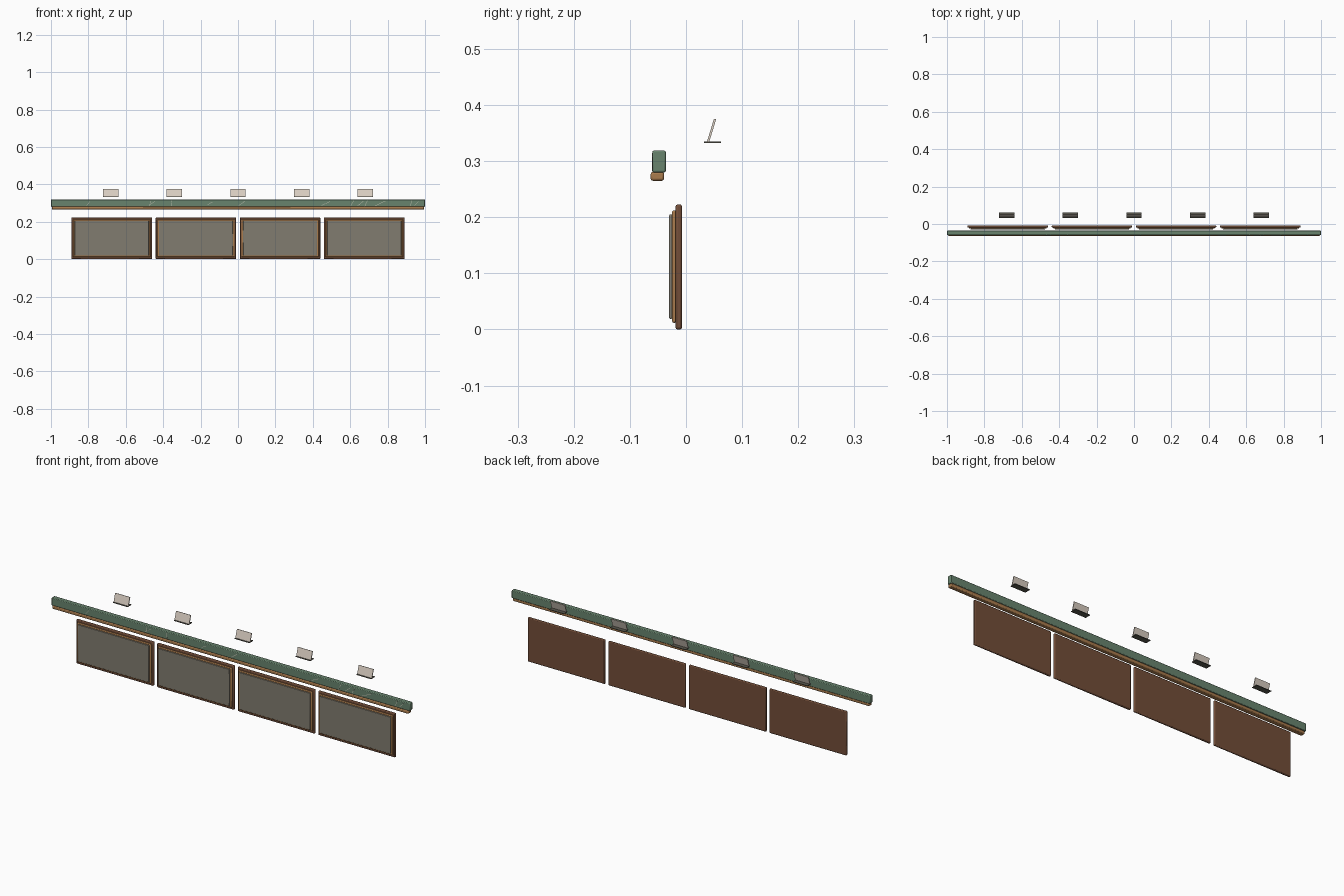
import bpy, math
from mathutils import Matrix

old = bpy.data.objects.get("Cube")
if old:
    bpy.data.objects.remove(old, do_unlink=True)


def material(name, rgb):
    m = bpy.data.materials.new(name)
    m.use_nodes = True
    color = (*rgb, 1)
    m.diffuse_color = color
    m.node_tree.nodes["Principled BSDF"].inputs["Base Color"].default_value = color
    return m


green = material("green stone", (0.14, 0.23, 0.155))
vein = material("pale vein", (0.50, 0.52, 0.42))
wood = material("golden wood", (0.40, 0.20, 0.075))
brown = material("brown wood", (0.17, 0.075, 0.04))
slate = material("grey slate", (0.22, 0.20, 0.16))
dark = material("dark metal", (0.10, 0.095, 0.075))
cream = material("cream card", (0.70, 0.62, 0.54))


def box(name, x, y, z, mat, bevel=0.0, segments=2):
    """Box from (min, max) pairs, with optional rounded edges."""
    bpy.ops.mesh.primitive_cube_add(size=1)
    o = bpy.context.object
    o.name = name
    size = [b - a for a, b in (x, y, z)]
    mid = [(a + b) / 2 for a, b in (x, y, z)]
    o.data.transform(Matrix.Diagonal((*size, 1)))
    o.location = mid
    o.data.materials.append(mat)
    if bevel:
        mod = o.modifiers.new("Rounded edges", 'BEVEL')
        mod.width, mod.segments = bevel, segments
        bpy.ops.object.shade_smooth_by_angle()
    return o


# Long shelf: stone beam over a wooden moulding
box("stone_beam", (-1, 1), (-0.06, -0.036), (0.28, 0.319), green, 0.003)
box("wood_moulding", (-0.995, 0.995), (-0.063, -0.039), (0.265, 0.281), wood, 0.004)

# Pale slanted veins on the beam front: (centre x, length, tilt in degrees)
veins = [(-0.80, 0.03, 50), (-0.46, 0.04, 35), (-0.47, 0.025, 75), (-0.355, 0.03, 95),
         (-0.15, 0.03, 30), (0.02, 0.04, 35), (0.47, 0.05, 25), (0.61, 0.035, 60),
         (0.655, 0.04, 40), (0.685, 0.035, 65), (0.76, 0.06, 25), (0.925, 0.032, 70),
         (0.955, 0.03, 45)]
for x, length, tilt in veins:
    v = box("stone_vein", (-length / 2, length / 2), (-0.0606, -0.0596), (-0.0012, 0.0012), vein)
    v.location = (x, -0.0601, 0.298)
    v.rotation_euler.y = -math.radians(tilt)

# Four layered panels
for i in range(4):
    cx = (i - 1.5) * 0.45

    def layer(name, half, y, z, mat, bevel):
        return box(name, (cx - half, cx + half), y, z, mat, bevel)

    layer("panel_back", 0.215, (-0.0187, -0.007), (0, 0.223), brown, 0.004)
    layer("panel_frame", 0.207, (-0.025, -0.017), (0.012, 0.212), wood, 0.003)
    layer("panel_face", 0.198, (-0.030, -0.024), (0.019, 0.205), slate, 0.002)

# Five small cards, leaning back on flat feet
for i in range(5):
    cx = (i - 2) * 0.34
    span = (cx - 0.041, cx + 0.041)
    box("card_foot", span, (0.032, 0.062), (0.332, 0.335), dark)
    card = box("leaning_card", span, (0.0435, 0.0475), (0.333, 0.376), cream)
    card.rotation_euler.x = -math.radians(17)
